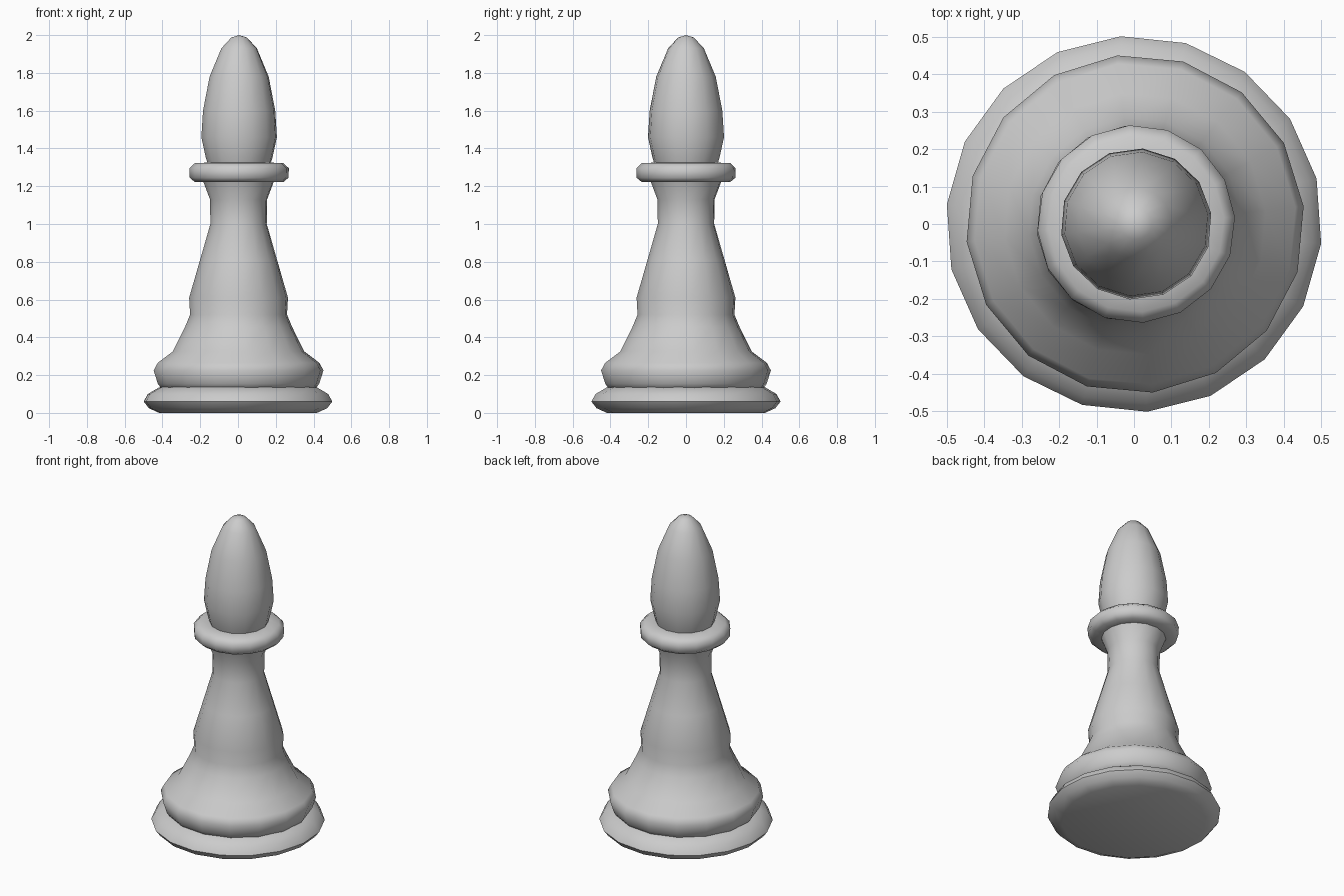
import bpy
import bmesh
import math

cube = bpy.data.objects.get("Cube")
if cube:
    bpy.data.objects.remove(cube, do_unlink=True)

grey = bpy.data.materials.new("light_grey")
grey.use_nodes = True
color = (0.6, 0.6, 0.6, 1.0)
grey.diffuse_color = color
grey.node_tree.nodes["Principled BSDF"].inputs["Base Color"].default_value = color


def lathe(name, profile, sides, phase=0.0, shift=0.0):
    """Turn a (radius, height) profile around z into a closed solid."""
    bm = bmesh.new()
    rings = []
    for radius, z in profile:
        ring = []
        for i in range(sides):
            a = math.radians(phase) + math.tau * i / sides
            ring.append(bm.verts.new((shift + radius * math.cos(a), radius * math.sin(a), z)))
        rings.append(ring)
    for low, high in zip(rings, rings[1:]):
        for i in range(sides):
            j = (i + 1) % sides
            bm.faces.new((low[i], low[j], high[j], high[i]))
    bm.faces.new(rings[0][::-1])
    bm.faces.new(rings[-1])
    # Collapse a pointed tip to one vertex
    bmesh.ops.remove_doubles(bm, verts=bm.verts, dist=0.0005)
    mesh = bpy.data.meshes.new(name)
    bm.to_mesh(mesh)
    bm.free()
    mesh.materials.append(grey)
    obj = bpy.data.objects.new(name, mesh)
    bpy.context.collection.objects.link(obj)
    bpy.ops.object.select_all(action="DESELECT")
    obj.select_set(True)
    bpy.context.view_layer.objects.active = obj
    bpy.ops.object.shade_smooth_by_angle(angle=math.radians(62))
    return obj


# Rounded foot
lathe("foot", [(0.42, 0), (0.475, 0.025), (0.502, 0.06), (0.48, 0.1),
               (0.42, 0.135), (0.39, 0.14)], 18, phase=-6)

# Flared skirt, shoulder and tapering neck
lathe("body", [(0.405, 0.12), (0.43, 0.155), (0.452, 0.225), (0.43, 0.265),
               (0.35, 0.325), (0.285, 0.455), (0.258, 0.52), (0.263, 0.61),
               (0.205, 0.81), (0.15, 1.0), (0.152, 1.13), (0.19, 1.23)],
      16, phase=6, shift=0.003)

# Ring collar
lathe("collar", [(0.17, 1.222), (0.235, 1.222), (0.262, 1.245), (0.264, 1.295),
                 (0.235, 1.322), (0.17, 1.325)], 16, phase=4, shift=0.006)

# Pointed egg-shaped head
lathe("head", [(0.165, 1.31), (0.178, 1.35), (0.202, 1.46), (0.193, 1.6),
               (0.158, 1.78), (0.095, 1.93), (0.042, 1.987), (0, 2.0)],
      14, phase=8, shift=0.006)
